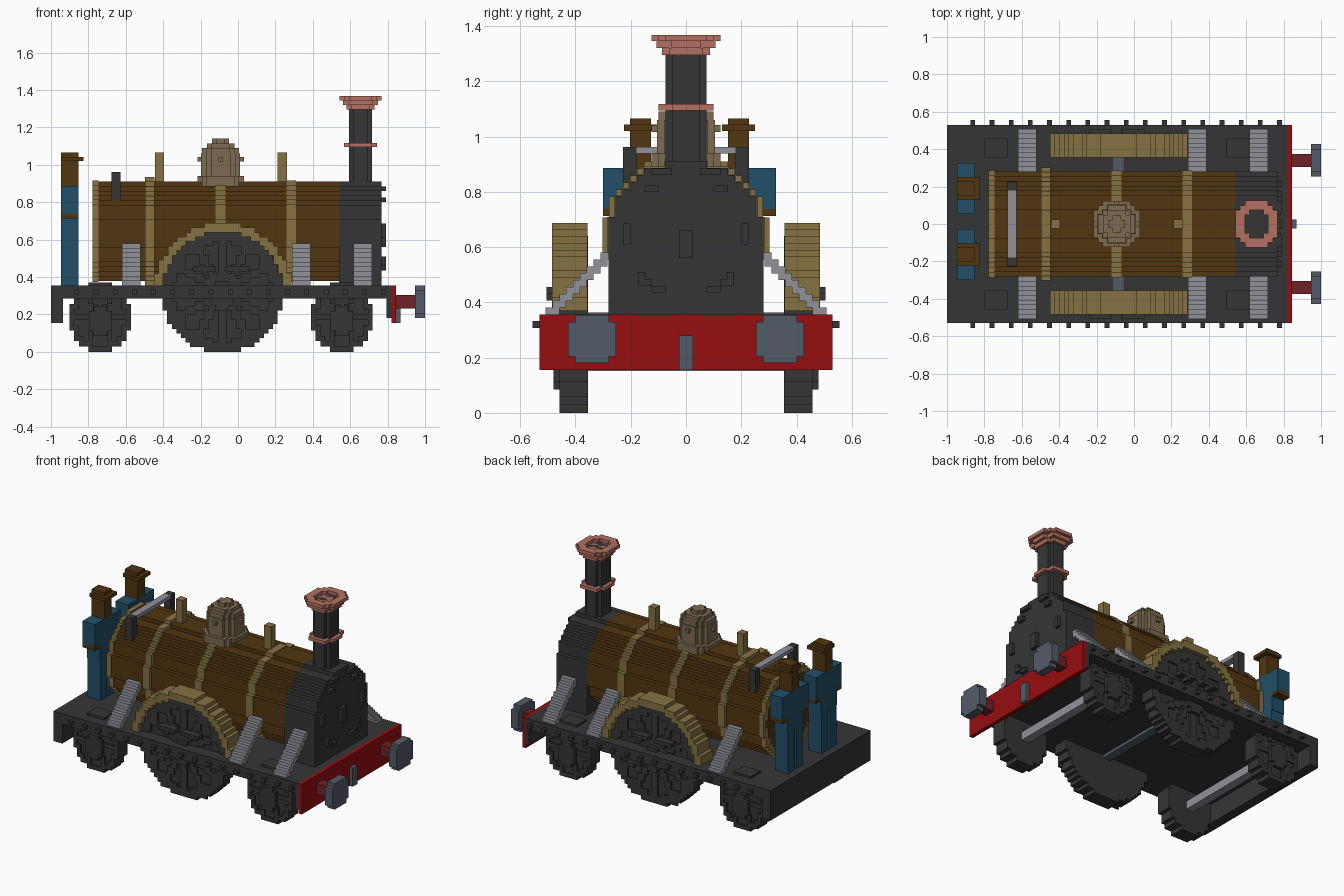
import bpy, bmesh, math

if "Cube" in bpy.data.objects:
    bpy.data.objects.remove(bpy.data.objects["Cube"])

U = 0.0248  # block size


def material(name, rgb):
    lin = [((c / 255 + 0.055) / 1.055) ** 2.4 for c in rgb] + [1]
    m = bpy.data.materials.new(name)
    m.use_nodes = True
    m.diffuse_color = lin
    m.node_tree.nodes["Principled BSDF"].inputs["Base Color"].default_value = lin
    return m


DARK = material("charcoal", (53, 53, 53))
BROWN = material("brown", (82, 54, 16))
BRASS = material("brass", (134, 114, 66))
DOME = material("dull brass", (124, 107, 80))
COPPER = material("copper", (178, 112, 97))
RED = material("red", (150, 14, 16))
STOCK = material("dark red", (112, 34, 38))
GREY = material("light grey", (144, 146, 154))
SLATE = material("slate", (84, 91, 103))
BLUE = material("blue", (34, 78, 104))

DIRS = {(1, 0, 0): ((1, 0, 0), (1, 1, 0), (1, 1, 1), (1, 0, 1)),
        (-1, 0, 0): ((0, 0, 0), (0, 0, 1), (0, 1, 1), (0, 1, 0)),
        (0, 1, 0): ((0, 1, 0), (0, 1, 1), (1, 1, 1), (1, 1, 0)),
        (0, -1, 0): ((0, 0, 0), (1, 0, 0), (1, 0, 1), (0, 0, 1)),
        (0, 0, 1): ((0, 0, 1), (1, 0, 1), (1, 1, 1), (0, 1, 1)),
        (0, 0, -1): ((0, 0, 0), (0, 1, 0), (1, 1, 0), (1, 0, 0))}


def blocks(name, mat, x, y, z, n=(1, 1, 1), inside=lambda a, b, c: True):
    """Fill a box with n cells where inside(a, b, c) holds, in -1..1 coordinates; keep outer faces."""
    lo, hi = zip(sorted(x), sorted(y), sorted(z))
    rel = lambda i, k: (2 * i + 1) / n[k] - 1
    cells = {(i, j, k) for i in range(n[0]) for j in range(n[1]) for k in range(n[2])
             if inside(rel(i, 0), rel(j, 1), rel(k, 2))}
    bm, verts = bmesh.new(), {}
    for c in sorted(cells):
        for d, corners in DIRS.items():
            if tuple(p + q for p, q in zip(c, d)) in cells:
                continue
            face = []
            for o in corners:
                key = tuple(p + q for p, q in zip(c, o))
                if key not in verts:
                    verts[key] = bm.verts.new([lo[t] + (hi[t] - lo[t]) * key[t] / n[t] for t in range(3)])
                face.append(verts[key])
            bm.faces.new(face)
    me = bpy.data.meshes.new(name)
    bm.to_mesh(me)
    bm.free()
    me.materials.append(mat)
    ob = bpy.data.objects.new(name, me)
    bpy.context.collection.objects.link(ob)
    return ob


# Footplate, end beams and rivets
blocks("footplate", DARK, (-1, 0.82), (-0.53, 0.53), (0.285, 0.356))
blocks("rear_beam", DARK, (-1, -0.935), (-0.53, 0.53), (0.155, 0.285))
blocks("front_beam_backing", DARK, (0.795, 0.82), (-0.53, 0.53), (0.18, 0.285))
blocks("buffer_beam", RED, (0.82, 0.845), (-0.53, 0.53), (0.155, 0.356))
blocks("coupling_hook", SLATE, (0.845, 0.87), (-0.025, 0.025), (0.155, 0.28))
for s in (-1, 1):
    for i in range(17):
        x = -0.862 + i * 0.1025
        blocks("rivet", DARK, (x - U / 2, x + U / 2), (s * 0.53, s * 0.555), (0.307, 0.332))

# Buffers
for s in (-1, 1):
    blocks("buffer_stock", STOCK, (0.845, 0.946), (s * 0.305, s * 0.375), (0.232, 0.303))
    blocks("buffer_head", SLATE, (0.946, 1), (s * 0.253, s * 0.427), (0.18, 0.354), (1, 7, 7),
           lambda a, b, c: b * b + c * c < 1.1)

# Boiler, clipped just above the footplate
def boiler_shape(lo=0.0):
    return lambda a, b, c: lo < b * b + c * c < 1 and c > -0.89

def boiler_ring(name, mat, x, r, lo=0.0):
    n = 2 * round(r / U)
    blocks(name, mat, x, (-r, r), (0.632 - r, 0.632 + r), (1, n, n), boiler_shape(lo))

boiler_ring("boiler", BROWN, (-0.768, 0.54), 0.28)
boiler_ring("boiler_end_band", BRASS, (-0.777, -0.745), 0.285, 0.75)
boiler_ring("boiler_band_rear", BRASS, (-0.498, -0.447), 0.303, 0.7)
boiler_ring("boiler_band_middle", BRASS, (-0.12, -0.067), 0.285, 0.75)
boiler_ring("boiler_band_front", BRASS, (0.258, 0.311), 0.285, 0.75)

# Smokebox with its raised front details
blocks("smokebox", DARK, (0.54, 0.768), (-0.28, 0.28), (0.354, 0.912), (1, 22, 22),
       lambda a, b, c: c < 0 or b * b + c * c < 1)
blocks("door_boss", DARK, (0.768, 0.792), (-0.025, 0.025), (0.56, 0.66))
for s in (-1, 1):
    for y0, y1, z0, z1 in ((0.2, 0.227, 0.61, 0.685), (0.148, 0.173, 0.485, 0.51),
                           (0.124, 0.173, 0.46, 0.485), (0.075, 0.124, 0.435, 0.46),
                           (0.1, 0.15, 0.8, 0.825), (0.05, 0.124, 0.86, 0.885)):
        blocks("door_detail", DARK, (0.768, 0.79), (s * y0, s * y1), (z0, z1))

# Chimney
def disc(a, b, c):
    return a * a + b * b < 1.12

CX = 0.655
blocks("chimney", DARK, (CX - 0.062, CX + 0.062), (-0.074, 0.074), (0.88, 1.345), (5, 6, 1), disc)
blocks("chimney_ring", COPPER, (CX - 0.087, CX + 0.087), (-0.1, 0.1), (1.095, 1.117), (7, 8, 1), disc)
blocks("chimney_flare_low", COPPER, (CX - 0.074, CX + 0.074), (-0.087, 0.087), (1.295, 1.32), (6, 7, 1), disc)
blocks("chimney_flare_mid", COPPER, (CX - 0.094, CX + 0.094), (-0.106, 0.106), (1.32, 1.345), (7, 8, 1), disc)
blocks("chimney_lip", COPPER, (CX - 0.112, CX + 0.112), (-0.125, 0.125), (1.345, 1.368), (9, 10, 1),
       lambda a, b, c: 0.3 < a * a + b * b < 1.1)

# Steam dome: stacked stepped discs
DX = -0.093
for z0, z1, r in ((0.88, 0.94, 0.124), (0.94, 1.06, 0.105), (1.06, 1.09, 0.099),
                  (1.09, 1.115, 0.074), (1.115, 1.14, 0.045)):
    n = round(2 * r / U)
    blocks("steam_dome", DOME, (DX - r, DX + r), (-r, r), (z0, z1), (n, n, 1), disc)
blocks("dome_valve", DOME, (DX - 0.124, DX + 0.124), (-0.0125, 0.0125), (1.017, 1.042))
blocks("dome_valve_cross", DOME, (DX - 0.0125, DX + 0.0125), (-0.124, 0.124), (1.017, 1.042))

# Boiler-top posts and handrail hoop
for x in (-0.42, 0.236):
    blocks("boiler_post", BRASS, (x - 0.025, x + 0.025), (-0.025, 0.025), (0.9, 1.065))
blocks("hoop_rail", GREY, (-0.675, -0.627), (-0.18, 0.18), (0.938, 0.962))
for s in (-1, 1):
    blocks("hoop_post", DARK, (-0.675, -0.627), (s * 0.178, s * 0.228), (0.8, 0.962))

# Wheels: solid disc with a raised rim, spokes and hub
def spoked(count):
    def inside(a, b, c):
        r = math.hypot(a, c)
        step = 2 * math.pi / count
        off = (math.atan2(c, a) + step / 2) % step - step / 2
        return r < 1.02 and (r > 0.82 or r < 0.28 or abs(math.sin(off)) * r < 0.07)
    return inside

for s in (-1, 1):
    for name, x, r, spokes in (("rear_wheel", -0.737, 0.165, 6), ("drive_wheel", -0.083, 0.32, 12),
                               ("front_wheel", 0.555, 0.165, 6)):
        n = round(2 * r / U)
        zt = 2 * r if r > 0.2 else 0.37
        xs, zs = (x - r, x + r), (0, zt)
        blocks(name, DARK, xs, (s * 0.355, s * 0.445), zs, (n, 1, n),
               lambda a, b, c: a * a + c * c < 1.02)
        blocks(name + "_spokes", DARK, xs, (s * 0.445, s * 0.457), zs, (n, 1, n), spoked(spokes))
        blocks(name + "_hub", DARK, (x - 0.06, x + 0.06), (s * 0.457, s * 0.48),
               (zt / 2 - 0.1, zt / 2 + 0.06), (5, 1, 6), lambda a, b, c: a * a + c * c < 1.1)
    blocks("crank_plate", DARK, (-0.24, 0.055), (s * 0.457, s * 0.505), (0.382, 0.455), (12, 1, 3),
           lambda a, b, c: abs(a) > 0.45 - 0.4 * c and abs(a) < 0.75 + 0.3 * c)
for name, x, z, mat in (("rear_axle", -0.737, 0.18, GREY), ("drive_axle", -0.083, 0.335, SLATE),
                        ("front_axle", 0.555, 0.18, GREY)):
    blocks(name, mat, (x - 0.028, x + 0.028), (-0.36, 0.36), (z - 0.028, z + 0.028))
blocks("drive_axle_casing", SLATE, (-0.111, -0.055), (-0.36, 0.36), (0.265, 0.285))

# Splashers over the driving wheels
for s in (-1, 1):
    blocks("splasher", BRASS, (-0.449, 0.287), (s * 0.356, s * 0.484), (0.32 - 0.368, 0.688), (30, 1, 30),
           lambda a, b, c: 0.77 < a * a + c * c < 1.0 and c > 0.09)

# Stepped diagonal stays
for s in (-1, 1):
    for x in (-0.57, 0.338, 0.667):
        for i in range(9):
            y, z = 0.508 - i * U, 0.356 + i * U
            blocks("stay_step", GREY, (x - 0.049, x + 0.049), (s * (y - 2 * U), s * y), (z, z + U * 1.02))

# Two crew members
for yc in (0.19, -0.164):
    xs = (-0.947, -0.852)
    blocks("crew_torso", BLUE, xs, (yc - 0.085, yc + 0.085), (0.62, 0.887))
    for s in (-1, 1):
        blocks("crew_leg", BLUE, xs, (yc + s * 0.01, yc + s * 0.08), (0.356, 0.62))
        blocks("crew_arm", BLUE, xs, (yc + s * 0.085, yc + s * 0.136), (0.737, 0.887))
        blocks("crew_hand", BROWN, xs, (yc + s * 0.085, yc + s * 0.136), (0.712, 0.737))
    blocks("crew_head", BROWN, xs, (yc - 0.038, yc + 0.038), (0.887, 1.065))
    blocks("crew_cap_brim", BROWN, (-0.852, -0.827), (yc - 0.06, yc + 0.06), (1.02, 1.043))
    blocks("crew_cap", BROWN, xs, (yc - 0.06, yc + 0.06), (1.02, 1.043))
